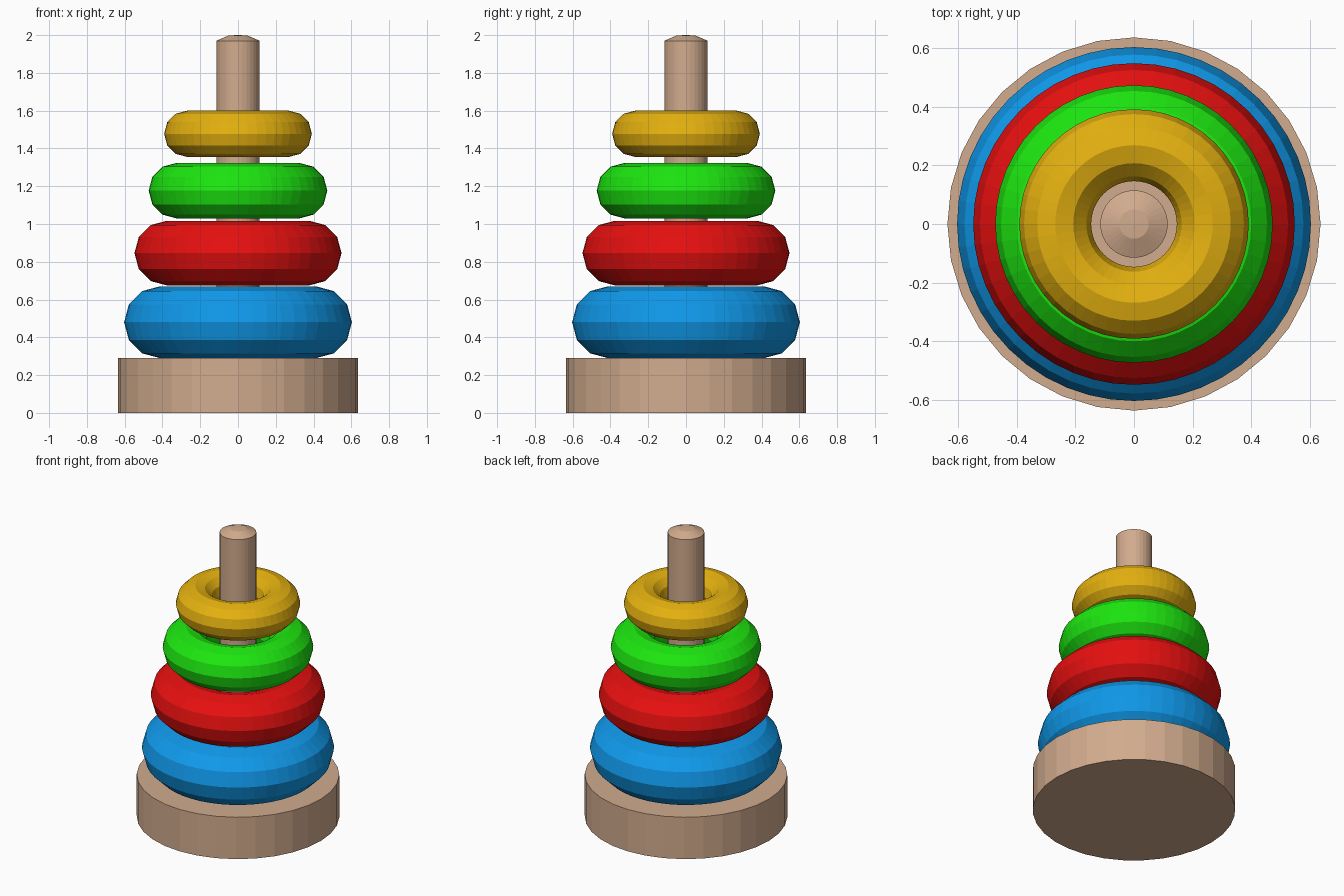
import bpy
import bmesh
from math import cos, sin, pi

if "Cube" in bpy.data.objects:
    bpy.data.objects.remove(bpy.data.objects["Cube"])


def material(name, rgb):
    mat = bpy.data.materials.new(name)
    mat.diffuse_color = (*rgb, 1)
    mat.use_nodes = True
    mat.node_tree.nodes["Principled BSDF"].inputs["Base Color"].default_value = mat.diffuse_color
    return mat


def lathe(name, profile, sides, mat, closed=False):
    """Spin (radius, z) points about z; open profiles get capped ends."""
    bm = bmesh.new()
    loops = [[bm.verts.new((r * cos(2 * pi * i / sides), r * sin(2 * pi * i / sides), z))
              for i in range(sides)] for r, z in profile]
    pairs = list(zip(loops, loops[1:]))
    if closed:
        pairs.append((loops[-1], loops[0]))
    else:
        bm.faces.new(loops[0][::-1])
        bm.faces.new(loops[-1])
    for low, high in pairs:
        for i in range(sides):
            j = (i + 1) % sides
            bm.faces.new((low[i], low[j], high[j], high[i]))
    bmesh.ops.recalc_face_normals(bm, faces=bm.faces)
    mesh = bpy.data.meshes.new(name)
    bm.to_mesh(mesh)
    bm.free()
    mesh.materials.append(mat)
    obj = bpy.data.objects.new(name, mesh)
    bpy.context.collection.objects.link(obj)
    return obj


def ring(name, bottom, top, outer, rgb):
    """Torus with a 12-sided cross-section."""
    minor = (top - bottom) / 2
    major, mid = outer - minor, (top + bottom) / 2
    section = [(major + minor * cos(k * pi / 6), mid + minor * sin(k * pi / 6))
               for k in range(12)]
    return lathe(name, section, 48, material(name + "_paint", rgb), closed=True)


wood = material("wood", (0.64, 0.41, 0.27))

# Wooden base and post with a rounded tip
lathe("base", [(0.636, 0), (0.636, 0.29)], 32, wood)
lathe("post", [(0.115, 0.28), (0.115, 1.97), (0.05, 1.998), (0.005, 2.0)], 32, wood)

# Stacking rings, largest to smallest
ring("blue_ring", 0.29, 0.67, 0.603, (0.005, 0.32, 0.83))
ring("red_ring", 0.675, 1.017, 0.548, (0.80, 0.005, 0.005))
ring("green_ring", 1.03, 1.323, 0.473, (0.012, 0.80, 0.005))
ring("yellow_ring", 1.355, 1.60, 0.391, (0.78, 0.44, 0.005))
